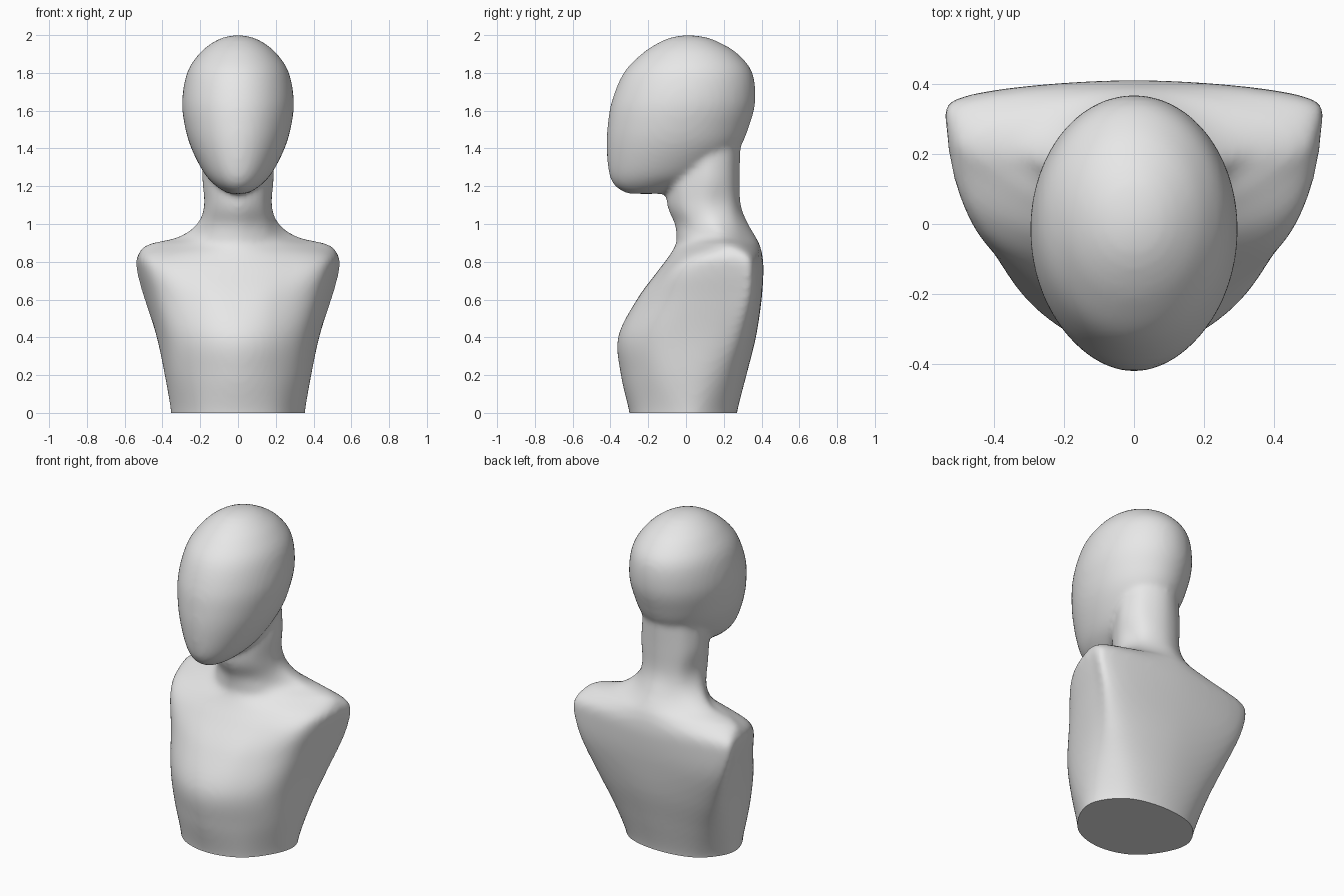
import bpy, bmesh, math
from mathutils import Vector

cube = bpy.data.objects.get("Cube")
if cube:
    bpy.data.objects.remove(cube, do_unlink=True)


def spline(points, steps, closed=False):
    """Sample a Catmull-Rom curve through a list of vectors."""
    count = len(points)
    result = []

    def pick(i):
        return points[i % count] if closed else points[max(0, min(count - 1, i))]

    for i in range(count if closed else count - 1):
        a, b, c, d = (pick(i + k) for k in (-1, 0, 1, 2))
        for s in range(steps):
            t = s / steps
            tangent_b, tangent_c = (c - a) / 2, (d - b) / 2
            bend = (c - b) * 3 - tangent_b * 2 - tangent_c
            twist = (b - c) * 2 + tangent_b + tangent_c
            result.append(b + tangent_b * t + bend * t ** 2 + twist * t ** 3)
    if not closed:
        result.append(points[-1])
    return result


def loft(bm, rings, steps):
    """Skin a stack of equal rings, smoothly interpolated in height, and cap both ends."""
    columns = [spline(column, steps) for column in zip(*rings)]
    rows = [[bm.verts.new(p) for p in row] for row in zip(*columns)]
    size = len(rows[0])
    for low, high in zip(rows, rows[1:]):
        for i in range(size):
            j = (i + 1) % size
            bm.faces.new((low[i], low[j], high[j], high[i]))
    bm.faces.new(rows[0][::-1])
    bm.faces.new(rows[-1])


def torso_ring(z, front, bx, by, cx, cy, dx, dy, ex, ey, back):
    """Mirrored cross-section: chest, front of arm cut, back of arm cut, shoulder blade."""
    half = [(bx, by), (cx, cy), (dx, dy), (ex, ey)]
    outline = [(0, front)] + half + [(0, back)] + [(-x, y) for x, y in half[::-1]]
    return spline([Vector((x, y, z)) for x, y in outline], 8, closed=True)


def head_ring(z, half_width, front, back, sides=64):
    """Oval cross-section of the head."""
    middle, reach = (front + back) / 2, (back - front) / 2
    angles = [math.tau * i / sides for i in range(sides)]
    return [Vector((half_width * math.cos(a), middle + reach * math.sin(a), z)) for a in angles]


bm = bmesh.new()

# Torso, shoulders and neck
torso_rows = [
    (0, -.3, .2, -.24, .33, -.07, .345, .08, .22, .225, .27),
    (.2, -.345, .2, -.28, .345, -.12, .385, .12, .28, .27, .32),
    (.4, -.36, .2, -.3, .365, -.13, .43, .18, .36, .32, .37),
    (.6, -.26, .2, -.225, .41, -.07, .485, .24, .44, .36, .4),
    (.75, -.15, .24, -.12, .45, -.02, .525, .26, .48, .365, .41),
    (.83, -.09, .24, -.05, .46, .05, .53, .25, .47, .355, .405),
    (.89, -.055, .17, 0, .38, .12, .48, .22, .38, .31, .39),
    (.93, -.05, .14, 0, .27, .14, .32, .21, .24, .29, .37),
    (1, -.06, .13, 0, .2, .1, .215, .18, .15, .27, .33),
    (1.1, -.1, .12, -.04, .175, .07, .17, .16, .12, .25, .29),
    (1.25, -.1, .12, -.05, .18, .07, .185, .15, .13, .24, .285),
    (1.45, -.1, .1, -.05, .17, .07, .17, .15, .12, .24, .29),
]
torso_rings = [torso_ring(*row) for row in torso_rows]
# Spare length below the floor, trimmed off later for a crisp base
spare = [p - Vector((0, 0, .1)) for p in torso_rings[0]]
loft(bm, [spare] + torso_rings, 6)

# Head, from the chin to the crown
head_rows = [
    (1.16, .05, -.31, -.12),
    (1.2, .115, -.375, 0),
    (1.27, .18, -.408, .15),
    (1.4, .247, -.42, .28),
    (1.52, .282, -.415, .335),
    (1.65, .296, -.393, .367),
    (1.8, .27, -.33, .352),
    (1.9, .207, -.235, .275),
    (1.96, .135, -.145, .18),
    (1.99, .07, -.07, .1),
    (2, .01, 0, .02),
]
loft(bm, [head_ring(*row) for row in head_rows], 6)

bmesh.ops.recalc_face_normals(bm, faces=bm.faces)
mesh = bpy.data.meshes.new("bust")
bm.to_mesh(mesh)
bm.free()
bust = bpy.data.objects.new("bust", mesh)
bpy.context.collection.objects.link(bust)

# Fuse head and neck into one skin and soften the join
remesh = bust.modifiers.new("fuse", "REMESH")
remesh.mode = "VOXEL"
remesh.voxel_size = .016
soften = bust.modifiers.new("soften", "SMOOTH")
soften.factor = .5
soften.iterations = 10
bpy.context.view_layer.objects.active = bust
bust.select_set(True)
for modifier in ("fuse", "soften"):
    bpy.ops.object.modifier_apply(modifier=modifier)

# Flat base cut
bm = bmesh.new()
bm.from_mesh(bust.data)
parts = bm.verts[:] + bm.edges[:] + bm.faces[:]
cut = bmesh.ops.bisect_plane(bm, geom=parts, plane_co=(0, 0, 0), plane_no=(0, 0, -1), clear_outer=True)
rim = [e for e in cut["geom_cut"] if isinstance(e, bmesh.types.BMEdge)]
bmesh.ops.contextual_create(bm, geom=rim)
bmesh.ops.recalc_face_normals(bm, faces=bm.faces)
bm.to_mesh(bust.data)
bm.free()

# Plain grey finish
grey = bpy.data.materials.new("plain_grey")
grey.use_nodes = True
colour = (.8, .8, .8, 1)
grey.diffuse_color = colour
grey.node_tree.nodes["Principled BSDF"].inputs["Base Color"].default_value = colour
bust.data.materials.clear()
bust.data.materials.append(grey)
bpy.ops.object.shade_smooth_by_angle(angle=math.radians(40))
